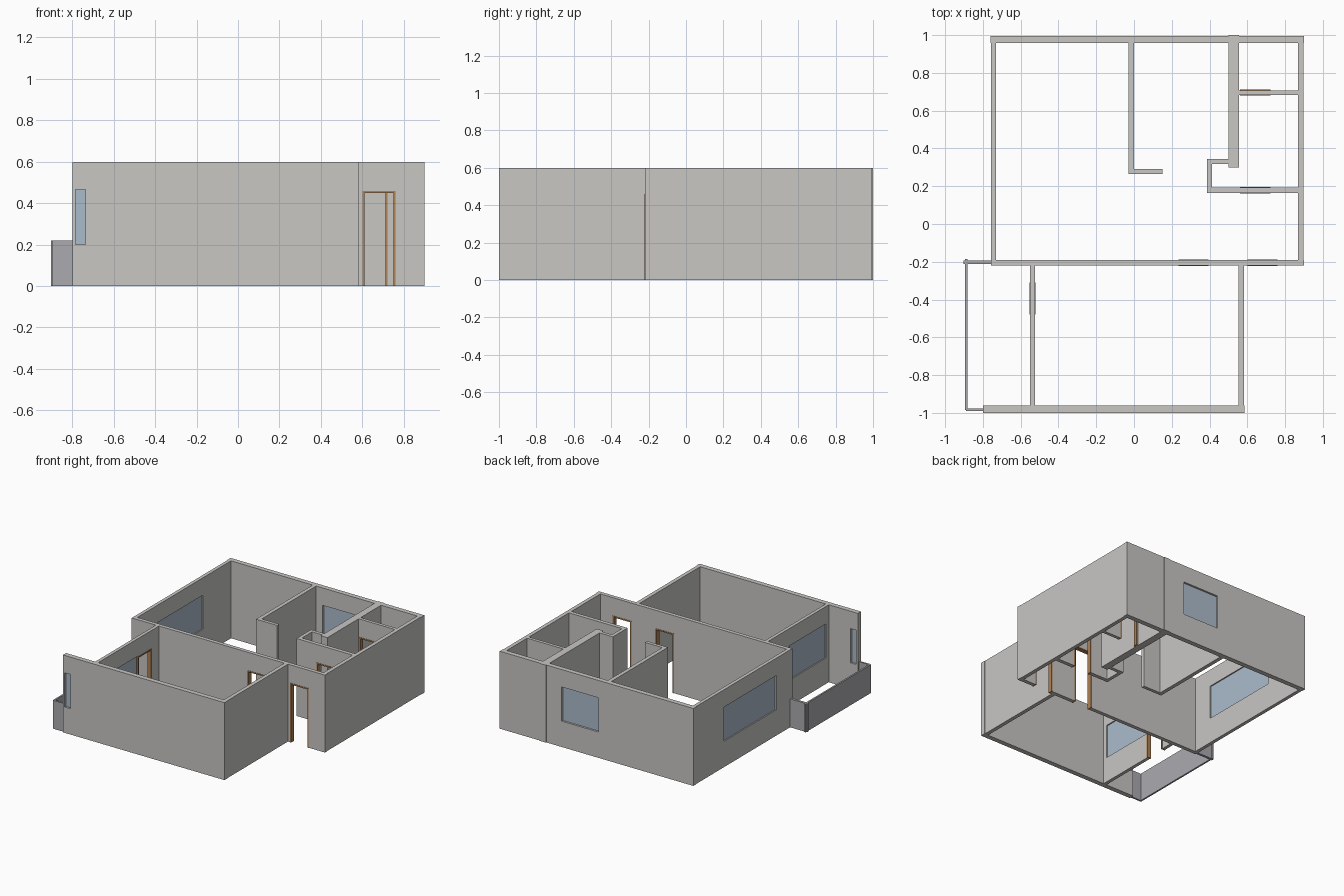
import bpy
import bmesh

cube = bpy.data.objects.get("Cube")
if cube:
    bpy.data.objects.remove(cube, do_unlink=True)

H = 0.6            # wall height
DOOR = 0.46        # door head height
SILL, HEAD = 0.2, 0.465
PARAPET = 0.22
JAMB = 0.01


def material(name, rgb):
    m = bpy.data.materials.new(name)
    m.use_nodes = True
    m.diffuse_color = (*rgb, 1)
    m.node_tree.nodes["Principled BSDF"].inputs["Base Color"].default_value = (*rgb, 1)
    return m


PLASTER = material("warm grey plaster", (0.58, 0.57, 0.55))
STONE = material("cool grey parapet", (0.41, 0.40, 0.43))
GLASS = material("pale blue glass", (0.41, 0.50, 0.60))
WOOD = material("brown wood", (0.42, 0.22, 0.09))


def panel(name, axis, u, t, z, mat, holes=()):
    """Upright slab along an axis: u = span, t = thickness range, z = height range."""
    us = sorted({*u, *(v for h in holes for v in h[:2])})
    zs = sorted({*z, *(v for h in holes for v in h[2:])})
    bm = bmesh.new()

    def place(a, b, c):
        return (a, b, c) if axis == "x" else (b, a, c)

    grid = {(a, c): bm.verts.new(place(a, t[0], c)) for a in us for c in zs}
    for a0, a1 in zip(us, us[1:]):
        for c0, c1 in zip(zs, zs[1:]):
            am, cm = (a0 + a1) / 2, (c0 + c1) / 2
            if not any(h[0] < am < h[1] and h[2] < cm < h[3] for h in holes):
                bm.faces.new([grid[k] for k in ((a0, c0), (a1, c0), (a1, c1), (a0, c1))])
    ext = bmesh.ops.extrude_face_region(bm, geom=bm.faces[:], use_keep_orig=True)
    moved = [g for g in ext["geom"] if isinstance(g, bmesh.types.BMVert)]
    bmesh.ops.translate(bm, verts=moved, vec=place(0, t[1] - t[0], 0))
    bmesh.ops.delete(bm, geom=[v for v in bm.verts if not v.link_faces], context="VERTS")
    bmesh.ops.recalc_face_normals(bm, faces=bm.faces[:])
    mesh = bpy.data.meshes.new(name)
    bm.to_mesh(mesh)
    bm.free()
    mesh.materials.append(mat)
    obj = bpy.data.objects.new(name, mesh)
    bpy.context.scene.collection.objects.link(obj)
    return obj


def wall(name, axis, u, t, doors=(), windows=()):
    """Full-height wall with framed door openings and glazed windows."""
    holes = [(a, b, 0, DOOR) for a, b in doors] + [(a, b, SILL, HEAD) for a, b in windows]
    panel(name, axis, u, t, (0, H), PLASTER, holes)
    for a, b in doors:
        panel(name + "_door_frame", axis, (a, b), (t[0] - 0.003, t[1] + 0.003), (0, DOOR),
              WOOD, [(a + JAMB, b - JAMB, 0, DOOR - JAMB)])
    mid = (t[0] + t[1]) / 2
    for a, b in windows:
        panel(name + "_window_glass", axis, (a, b), (mid - 0.004, mid + 0.004),
              (SILL, HEAD), GLASS)


# Outer walls of the main block
wall("back_wall", "x", (-0.76, 0.9), (0.957, 0.995), windows=[(0.055, 0.37)])
wall("right_outer_wall", "y", (-0.19, 0.957), (-0.757, -0.73), windows=[(-0.025, 0.615)])
wall("left_outer_wall", "y", (-0.19, 0.957), (0.867, 0.897))
wall("middle_wall", "x", (-0.757, 0.9), (-0.22, -0.19), doors=[(0.235, 0.395), (0.6, 0.76)])

# Front room
wall("front_wall", "x", (-0.8, 0.585), (-1, -0.962), windows=[(-0.785, -0.737)])
wall("front_room_left_wall", "y", (-0.962, -0.22), (0.552, 0.582))
wall("balcony_wall", "y", (-0.962, -0.22), (-0.55, -0.524),
     doors=[(-0.48, -0.31)], windows=[(-0.93, -0.48)])

# Inner partitions
wall("bedroom_partition", "y", (0.264, 0.957), (-0.03, 0))
wall("bedroom_return", "x", (0, 0.15), (0.264, 0.29))
wall("thick_partition", "y", (0.3, 1), (0.5, 0.556))
wall("bathroom_partition", "x", (0.556, 0.867), (0.683, 0.708), doors=[(0.562, 0.722)])
wall("closet_side", "y", (0.164, 0.344), (0.386, 0.413))
wall("closet_back", "x", (0.413, 0.5), (0.317, 0.344))
wall("hall_wall", "x", (0.413, 0.867), (0.164, 0.194), doors=[(0.56, 0.722)])

# Balcony parapet
for name, axis, u, t in (
    ("parapet_long", "y", (-0.985, -0.185), (-0.895, -0.882)),
    ("parapet_back", "x", (-0.903, -0.757), (-0.212, -0.193)),
    ("parapet_front", "x", (-0.89, -0.8), (-0.99, -0.976)),
):
    panel(name, axis, u, t, (0, PARAPET), STONE)
